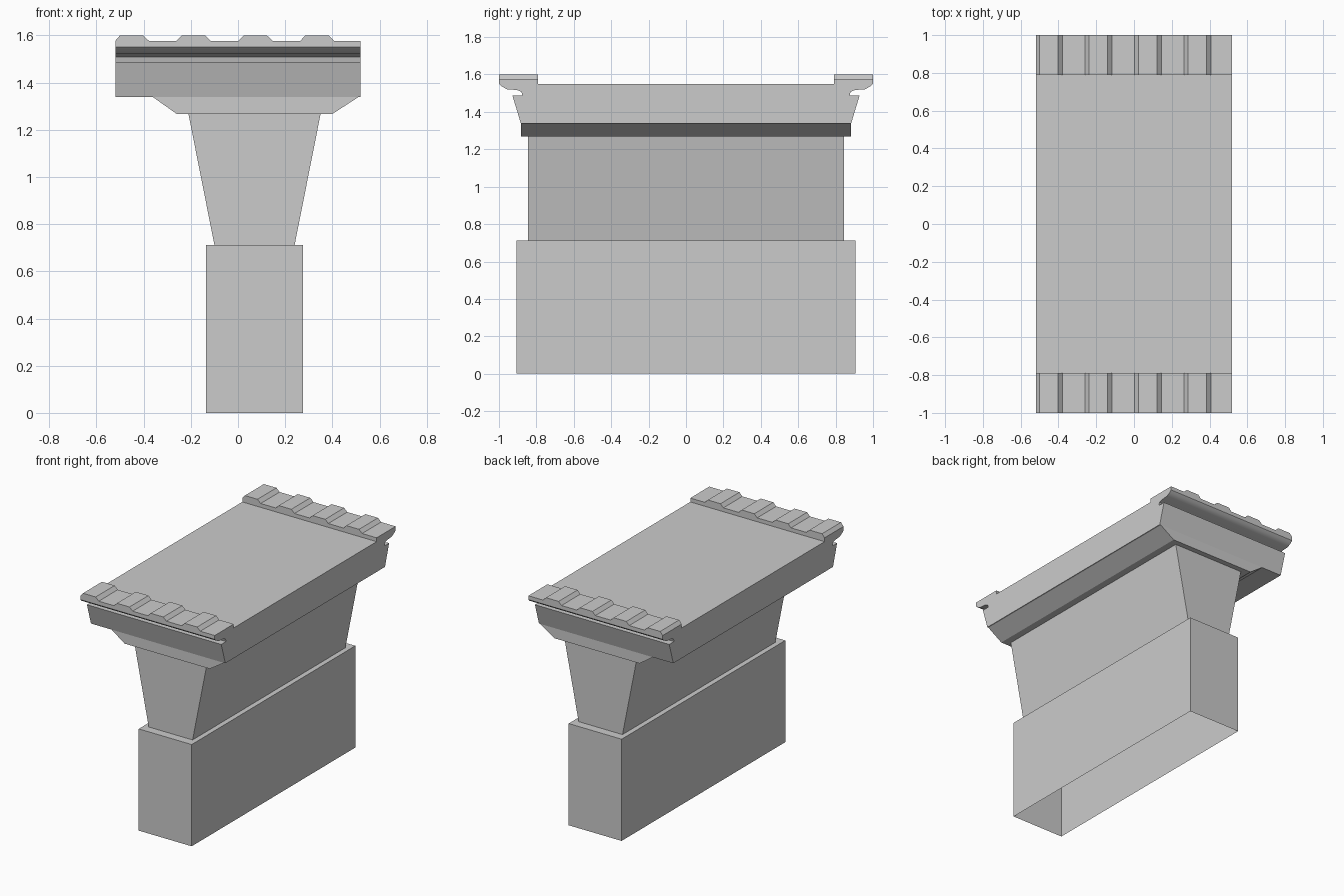
import bpy, bmesh

if "Cube" in bpy.data.objects:
    bpy.data.objects.remove(bpy.data.objects["Cube"])


def prism(name, profile, axis, lo, hi, skip=(), caps=True):
    """Extrude a 2D profile along x (profile = y,z) or y (profile = x,z); skip lists edges left open."""
    bm = bmesh.new()

    def ring(d):
        return [bm.verts.new((d, a, b) if axis == 'x' else (a, d, b)) for a, b in profile]

    r0, r1 = ring(lo), ring(hi)
    n = len(profile)
    for i in range(n):
        if i not in skip:
            j = (i + 1) % n
            bm.faces.new((r0[i], r0[j], r1[j], r1[i]))
    if caps:
        bm.faces.new(r0[::-1])
        bm.faces.new(r1)
    bmesh.ops.recalc_face_normals(bm, faces=bm.faces)
    me = bpy.data.meshes.new(name)
    bm.to_mesh(me)
    bm.free()
    ob = bpy.data.objects.new(name, me)
    bpy.context.collection.objects.link(ob)
    return ob


# Pedestal block, open underneath
prism("pedestal", [(-0.135, 0), (0.275, 0), (0.275, 0.712), (-0.135, 0.712)],
      'y', -0.905, 0.905, skip=(0,))

# Flared neck
prism("neck", [(-0.1, 0.712), (0.24, 0.712), (0.35, 1.267), (-0.21, 1.267)],
      'y', -0.845, 0.845, skip=(0, 2))

# Chamfered bracket under the slab
prism("bracket", [(-0.26, 1.267), (0.4, 1.267), (0.51, 1.338), (-0.36, 1.338)],
      'y', -0.883, 0.883, skip=(2,))

# Slab with undercut lips, mirrored front to back
half = [(0.883, 1.338), (0.928, 1.487), (0.875, 1.487), (0.88, 1.508), (0.905, 1.517),
        (0.957, 1.521), (0.985, 1.536), (1.0, 1.55), (0.79, 1.55)]
profile = half + [(-y, z) for y, z in reversed(half)]
top = len(half) - 2
slab = prism("slab", profile, 'x', -0.52, 0.52, skip=(top, top + 2))

# Notched strips along both ends: raised teeth with sloped sides
teeth = []
for i in range(4):
    x = -0.522 + 0.262 * i
    teeth += [(max(x, -0.52), 1.577), (x + 0.022, 1.6), (x + 0.12, 1.6), (x + 0.144, 1.577)]
outline = [(-0.52, 1.55)] + teeth + [(0.52, 1.577), (0.52, 1.55)]
for name, lo, hi in (("front_edge_strip", -1.0, -0.79), ("back_edge_strip", 0.79, 1.0)):
    prism(name, outline, 'y', lo, hi, skip=(len(outline) - 1,))

# Soft shading along the curved lip only
for p in slab.data.polygons:
    p.use_smooth = abs(p.center.y) > 0.89 and 1.5 < p.center.z < 1.549
